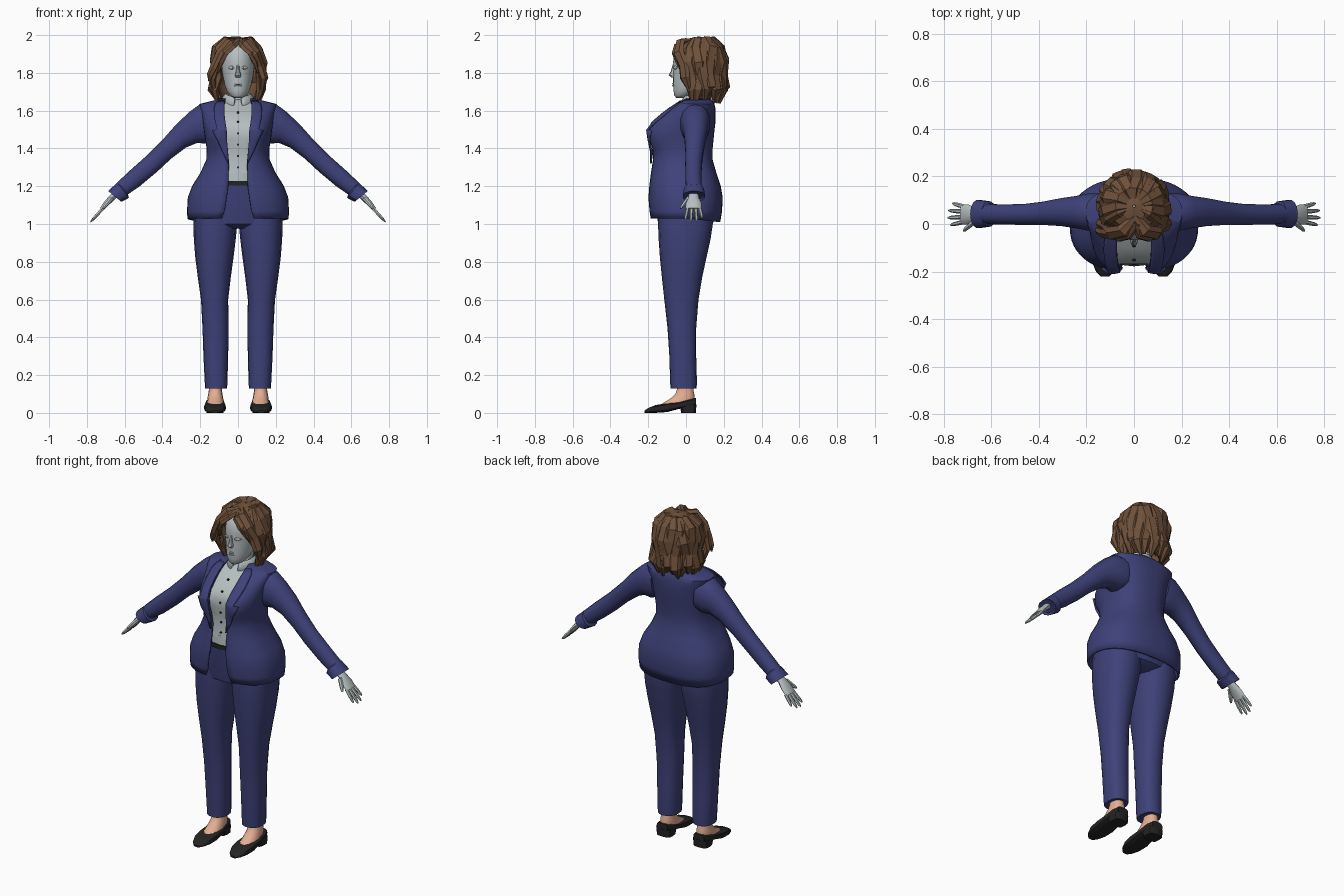
import bpy, bmesh, math, random
from mathutils import Vector as V

random.seed(4)


def material(name, rgb):
    m = bpy.data.materials.new(name)
    m.diffuse_color = (*rgb, 1)
    return m


NAVY = material("navy cloth", (0.048, 0.054, 0.19))
HAIR = material("brown hair", (0.16, 0.082, 0.042))
PALE = material("pale grey", (0.47, 0.52, 0.53))
SKIN = material("pink skin", (0.78, 0.42, 0.29))
BLACK = material("black leather", (0.017, 0.017, 0.018))


def loft(name, strands, mat, closed=True, cap=True, mirror=False, thick=0, angle=40):
    """Skin one or more lists of rings; optionally cap, mirror and thicken."""
    bm = bmesh.new()
    for rings in strands:
        rows = [[bm.verts.new(p) for p in r] for r in rings]
        n = len(rows[0])
        for a, b in zip(rows, rows[1:]):
            for i in range(n if closed else n - 1):
                j = (i + 1) % n
                bm.faces.new((a[i], a[j], b[j], b[i]))
        if cap and closed:
            bm.faces.new(rows[0])
            bm.faces.new(rows[-1])
    bmesh.ops.recalc_face_normals(bm, faces=bm.faces)
    me = bpy.data.meshes.new(name)
    bm.to_mesh(me)
    bm.free()
    me.materials.append(mat)
    if angle:
        me.shade_smooth()
        me.set_sharp_from_angle(angle=math.radians(angle))
    ob = bpy.data.objects.new(name, me)
    bpy.context.collection.objects.link(ob)
    if thick:
        s = ob.modifiers.new("Thickness", 'SOLIDIFY')
        s.thickness, s.offset = thick, 0
    if mirror:
        ob.modifiers.new("Mirror", 'MIRROR').use_clip = False
    return ob


def power(v, p):
    return math.copysign(abs(v) ** p, v)


def ring(c, u, v, n=16, p=1.0):
    c, u, v = V(c), V(u), V(v)
    return [c + u * power(math.cos(2 * math.pi * i / n), p)
            + v * power(math.sin(2 * math.pi * i / n), p) for i in range(n)]


def flat(x, z, a, y0, y1, n=20, p=0.9):
    """Horizontal ring from a half width and front/back y."""
    return ring((x, (y0 + y1) / 2, z), (a, 0, 0), (0, (y1 - y0) / 2, 0), n, p)


# ---- torso profile: z, half width, front y, back y, opening half width
BODY = [(1.03, .262, -.185, .175, .085), (1.07, .264, -.19, .185, .07),
        (1.14, .26, -.195, .188, .06), (1.20, .237, -.19, .178, .052),
        (1.27, .193, -.182, .155, .05), (1.34, .162, -.172, .135, .05),
        (1.40, .16, -.176, .135, .057), (1.45, .168, -.183, .14, .06),
        (1.50, .175, -.183, .145, .062), (1.54, .18, -.165, .15, .068),
        (1.58, .185, -.12, .15, .072), (1.61, .195, -.08, .15, .073),
        (1.632, .198, -.045, .145, .073), (1.645, .14, -.03, .14, .07),
        (1.66, .085, -.01, .125, .066)]


def row(z):
    for r, s in zip(BODY, BODY[1:]):
        if z <= s[0]:
            t = max(0, (z - r[0]) / (s[0] - r[0]))
            return [a + (b - a) * t for a, b in zip(r[1:], s[1:])]
    return BODY[-1][1:]


def body(th, z, off=0.0):
    a, yf, yb, _ = row(z)
    x = (a + off) * power(math.sin(th), .8)
    y = (yf + yb) / 2 - ((yb - yf) / 2 + off) * power(math.cos(th), .8)
    if math.cos(th) > 0:   # bust
        y -= .032 * math.exp(-((abs(x) - .115) / .05) ** 2 - ((z - 1.475) / .05) ** 2)
    return V((x, y, z))


def theta(x, z):
    return math.asin(min(1, x / row(z)[0]) ** 1.25)


# ---- jacket: open at the front, hem dips at the back
jacket = []
for r in BODY:
    t0, n = theta(r[4], r[0]), 48
    pts = [body(t0 + (2 * math.pi - 2 * t0) * i / n, r[0]) for i in range(n + 1)]
    if r[0] == 1.03:
        for p in pts:
            p.z -= .02 * max(0, p.y / .18)
    jacket.append(pts)
loft("jacket", [jacket], NAVY, closed=False, thick=.012)

# lapels follow the jacket front: z, width
LAPEL = [(1.32, .004), (1.38, .025), (1.44, .045), (1.495, .068), (1.50, .045),
         (1.54, .05), (1.58, .052), (1.61, .05), (1.632, .046), (1.65, .03)]
lapel = [[body(theta(row(z)[3] - .006 + w * k / 4, z), z, .014) for k in range(5)]
         for z, w in LAPEL]
loft("lapels", [lapel], NAVY, closed=False, thick=.009, mirror=True)

# sleeves: upper x z, lower x z, centre y, half depth


def arm_ring(ux, uz, lx, lz, y, d):
    return ring(((ux + lx) / 2, y, (uz + lz) / 2),
                ((ux - lx) / 2, 0, (uz - lz) / 2), (0, d, 0), 14, .9)


SLEEVE = [(.15, 1.635, .13, 1.44, .05, .08), (.205, 1.632, .172, 1.425, .05, .08),
          (.255, 1.595, .215, 1.43, .05, .07), (.325, 1.53, .275, 1.405, .05, .06),
          (.40, 1.445, .355, 1.345, .045, .05), (.48, 1.365, .43, 1.275, .04, .045),
          (.57, 1.285, .52, 1.20, .04, .043), (.65, 1.21, .60, 1.145, .042, .043)]
CUFF = [(.625, 1.215, .58, 1.15, .042, .046), (.64, 1.218, .578, 1.138, .042, .054),
        (.688, 1.175, .617, 1.117, .042, .06), (.67, 1.165, .62, 1.13, .042, .045)]
loft("sleeves", [[arm_ring(*s) for s in SLEEVE]], NAVY, mirror=True)
loft("sleeve_cuffs", [[arm_ring(*s) for s in CUFF]], NAVY, mirror=True, angle=30)

# ---- hands: palm, four spread fingers and a thumb
nrm = V((.78, 0, .62))
palm = [ring((x, .04, z), (0, w, 0), nrm * t, 10) for x, z, w, t in
        [(.63, 1.17, .026, .02), (.665, 1.142, .028, .018), (.695, 1.11, .042, .016),
         (.722, 1.078, .043, .012)]]


def finger(a, b, r):
    a, b = V(a), V(b)
    return [ring(a.lerp(b, t), (0, r * k, 0), nrm * r * k, 6)
            for t, k in ((0, 1), (.5, 1), (.85, .8), (1, .35))]


hand = [palm] + [finger((.713, .04 + o, 1.085), (tx, .04 + o * 1.4, tz), .0095)
                 for o, tx, tz in ((-.031, .77, 1.022), (-.01, .781, 1.01),
                                   (.012, .778, 1.013), (.033, .762, 1.03))]
hand.append(finger((.668, .012, 1.138), (.715, -.028, 1.082), .012))
loft("hands", hand, PALE, mirror=True)

# ---- shirt, placket buttons and collar
loft("shirt", [[[body(2 * math.pi * i / 40, z, -.016) for i in range(40)]
                for z in [r[0] for r in BODY if r[0] > 1.25]]], PALE)
loft("shirt_waist", [[flat(0, 1.21, .15, -.172, .13), flat(0, 1.28, .165, -.166, .13)]], PALE)
buttons = []
for z in (1.30, 1.36, 1.42, 1.48, 1.54, 1.59):
    p = body(0, z, -.014)
    buttons.append([ring(p + V((0, dy, 0)), (.006, 0, 0), (0, 0, .006), 8) for dy in (.004, -.004)])
loft("shirt_buttons", buttons, BLACK)
collar = [[V((w * math.sin(t), .05 - d * math.cos(t), z - .03 * max(0, math.cos(t)) * k))
           for t in [.22 + (2 * math.pi - .44) * i / 24 for i in range(25)]]
          for z, w, d, k in ((1.645, .085, .075, 1), (1.69, .068, .064, .6), (1.65, .098, .088, .8))]
loft("shirt_collar", [collar], PALE, closed=False, thick=.005, angle=30)

# ---- belt and trousers
loft("belt", [[flat(0, 1.205, .18, -.178, .14), flat(0, 1.228, .175, -.178, .138)]], BLACK)
loft("trouser_hips", [[flat(0, z, a, y0, y1) for z, a, y0, y1 in
                       [(.975, .12, -.10, .10), (1.0, .215, -.147, .142), (1.05, .236, -.155, .155),
                        (1.13, .225, -.165, .155), (1.21, .175, -.173, .135)]]], NAVY)
LEG = [(.13, .058, .174, -.082, .056), (.16, .056, .176, -.084, .058), (.30, .052, .183, -.088, .054),
       (.45, .05, .188, -.098, .054), (.60, .052, .196, -.115, .066), (.72, .038, .213, -.128, .086),
       (.82, .024, .226, -.138, .108), (.92, .012, .234, -.145, .13), (1.0, .004, .236, -.148, .142),
       (1.06, .004, .232, -.148, .142)]
loft("trouser_legs", [[flat((x0 + x1) / 2, z, (x1 - x0) / 2, y0, y1, 16, .85)
                       for z, x0, x1, y0, y1 in LEG]], NAVY, mirror=True)

# ---- feet and shoes
loft("feet", [[flat(.12, z, a, y0, y1, 14) for z, a, y0, y1 in
               [(.045, .044, -.135, .048), (.075, .042, -.085, .048), (.10, .038, -.058, .045),
                (.125, .034, -.048, .04), (.17, .036, -.05, .035)]]], SKIN, mirror=True)
SHOE = [(-.22, 0, .012, .018), (-.20, 0, .026, .038), (-.16, 0, .042, .054), (-.10, .004, .052, .059),
        (-.04, .02, .058, .055), (.02, .03, .074, .05), (.053, .035, .08, .036)]
loft("shoes", [[ring((.122, y, (z0 + z1) / 2), (w, 0, 0), (0, 0, (z1 - z0) / 2), 14, .65)
                for y, z0, z1, w in SHOE]], BLACK, mirror=True)
loft("shoe_heels", [[flat(.122, 0, .045, -.025, .053, 12, .5),
                     flat(.122, .045, .05, -.035, .055, 12, .5)]], BLACK, mirror=True)

# ---- neck, head and face
loft("neck", [[flat(0, 1.60, .06, 0, .12), flat(0, 1.67, .05, .005, .105),
               flat(0, 1.74, .05, .01, .11)]], PALE)
loft("head", [[flat(0, z, a, y0, y1, 28, 1) for z, a, y0, y1 in
               [(1.668, .022, -.052, -.01), (1.68, .042, -.062, .03), (1.705, .06, -.066, .08),
                (1.735, .071, -.068, .12), (1.78, .08, -.068, .15), (1.82, .086, -.066, .165),
                (1.86, .088, -.068, .17), (1.90, .084, -.06, .165), (1.935, .07, -.04, .145),
                (1.96, .04, 0, .11)]]], PALE, angle=60)
loft("nose", [[ring((0, y, z), (w, 0, 0), (0, d, 0), 8) for z, w, y, d in
               [(1.845, .007, -.062, .008), (1.81, .010, -.066, .014),
                (1.787, .017, -.068, .024), (1.775, .012, -.064, .012)]]], PALE)
loft("lips", [[ring((x, -.066 + abs(x) * .25, 1.737 + o), (0, .008 * k, 0), (0, 0, .006 * k), 8)
               for x, k in ((-.026, .2), (-.01, 1), (0, .9), (.01, 1), (.026, .2))]
              for o in (-.005, .005)], PALE)
loft("eyelids", [[ring((x, y, 1.828), (0, .007 * k, 0), (0, 0, .009 * k), 8)
                  for x, y, k in ((.018, -.061, .2), (.028, -.06, 1), (.04, -.056, 1), (.054, -.046, .2))]],
     PALE, mirror=True)

# ---- hair: scalp cap under wavy faceted locks
cap_rows = []
for z, r, deg in [(1.67, .09, 80), (1.75, .115, 74), (1.84, .125, 66), (1.91, .12, 45),
                  (1.95, .098, 0), (1.975, .055, 0), (1.985, .005, 0)]:
    t0 = math.radians(deg)
    cap_rows.append([V((r * math.sin(t), .075 - r * math.cos(t), z)) for t in
                     [t0 + (2 * math.pi - 2 * t0) * i / 24 for i in range(25)]])
loft("hair_cap", [cap_rows], HAIR, closed=False, thick=.006, angle=0)


def lock(path, widths, thick):
    path, rings = [V(p) for p in path], []
    for i, p in enumerate(path):
        t = (path[min(i + 1, len(path) - 1)] - path[max(i - 1, 0)]).normalized()
        u = t.cross(p - V((0, .065, 1.81))).normalized()
        rings.append(ring(p, u * widths[i], u.cross(t).normalized() * min(thick, widths[i]), 6))
    return rings


locks = []
for k in range(15):
    th = math.radians(68 + 224 * k / 14)
    ph, drop, path = random.uniform(0, 6), random.uniform(-.015, .02), []
    for i, (r, z) in enumerate([(.015, 1.968), (.07, 1.972), (.112, 1.93), (.13, 1.86),
                                (.123, 1.79), (.134, 1.72), (.105, 1.65)]):
        a = th + .1 * math.sin(i * 1.4 + ph)
        r += .008 * math.sin(i * 1.9 + ph) if i > 1 else 0
        path.append((r * math.sin(a), .075 - r * math.cos(a), z + drop * (i / 6)))
    locks.append(lock(path, (.012, .03, .038, .04, .038, .034, .008), .022))
for s in (-1, 1):   # swept fringe framing the face
    locks.append(lock([(.005, .03, 1.97), (s * .045, -.03, 1.962), (s * .095, -.04, 1.905),
                       (s * .118, -.012, 1.84), (s * .138, -.005, 1.775), (s * .125, .02, 1.70)],
                      (.015, .032, .034, .03, .03, .008), .02))
    locks.append(lock([(.01, .0, 1.972), (s * .03, -.045, 1.945), (s * .068, -.055, 1.91),
                       (s * .092, -.04, 1.86), (s * .108, -.02, 1.80)],
                      (.015, .026, .026, .02, .006), .016))
# outward flick on one side
locks.append(lock([(-.03, -.02, 1.965), (-.10, -.045, 1.90), (-.13, -.04, 1.83),
                   (-.148, -.03, 1.79), (-.152, -.025, 1.755)], (.02, .028, .026, .02, .005), .016))
loft("hair_locks", locks, HAIR, angle=0)
